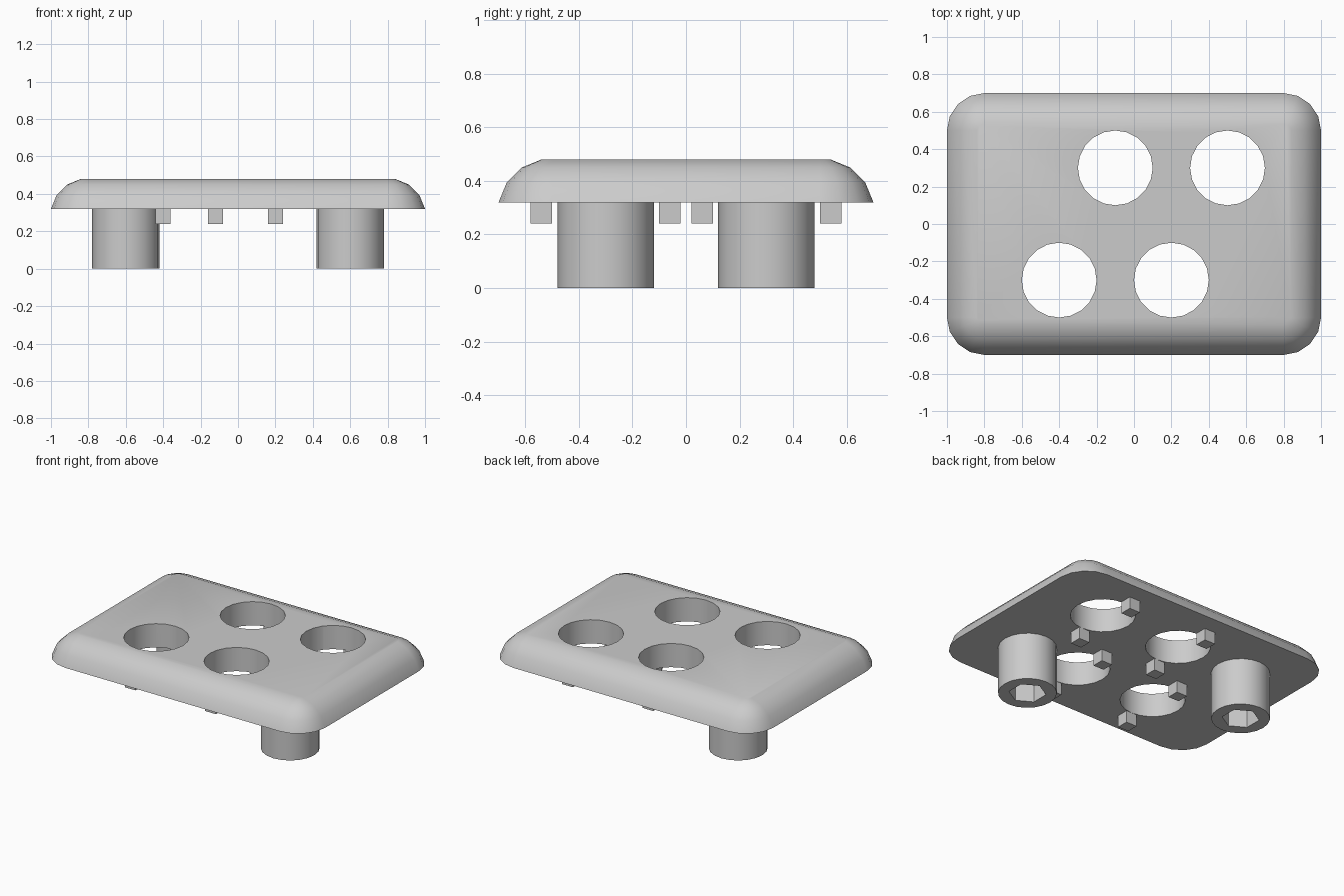
import bpy
import bmesh
from math import cos, sin, pi, radians

cube = bpy.data.objects.get("Cube")
if cube:
    bpy.data.objects.remove(cube, do_unlink=True)

grey = bpy.data.materials.new("plain grey")
grey.use_nodes = True
COLOUR = (0.6, 0.6, 0.6, 1)
grey.diffuse_color = COLOUR
grey.node_tree.nodes["Principled BSDF"].inputs["Base Color"].default_value = COLOUR

BASE = 0.32                      # underside of the plate
HOLES = [(-0.1, 0.3), (0.5, 0.3), (-0.4, -0.3), (0.2, -0.3)]
PEGS = [("back_right", -0.6, 0.3), ("front_left", 0.6, -0.3)]


def to_object(name, bm):
    mesh = bpy.data.meshes.new(name)
    bmesh.ops.recalc_face_normals(bm, faces=bm.faces)
    bm.to_mesh(mesh)
    bm.free()
    mesh.materials.append(grey)
    obj = bpy.data.objects.new(name, mesh)
    bpy.context.collection.objects.link(obj)
    return obj


def prism(name, sides, radius, x, y, low, high, turn=0):
    bm = bmesh.new()
    ring = [bm.verts.new((x + radius * cos(turn + 2 * pi * i / sides),
                          y + radius * sin(turn + 2 * pi * i / sides), low))
            for i in range(sides)]
    face = bm.faces.new(ring)
    top = bmesh.ops.extrude_face_region(bm, geom=[face])
    for v in top["geom"]:
        if isinstance(v, bmesh.types.BMVert):
            v.co.z = high
    return to_object(name, bm)


def cut(obj, cutters):
    for cutter in cutters:
        cutter.hide_render = True
        mod = obj.modifiers.new("cut", "BOOLEAN")
        mod.operation = "DIFFERENCE"
        mod.solver = "EXACT"
        mod.object = cutter
    bpy.context.view_layer.update()
    result = bpy.data.meshes.new_from_object(
        obj.evaluated_get(bpy.context.evaluated_depsgraph_get()))
    obj.modifiers.clear()
    obj.data = result
    for cutter in cutters:
        bpy.data.objects.remove(cutter, do_unlink=True)


def smooth(obj):
    bpy.ops.object.select_all(action="DESELECT")
    obj.select_set(True)
    bpy.context.view_layer.objects.active = obj
    bpy.ops.object.shade_smooth_by_angle(angle=radians(30))


# Plate: stacked rounded rectangles following a domed rim
bm = bmesh.new()
rings = []
for z, r in [(BASE, 0.2), (0.393, 0.17), (0.45, 0.113), (0.48, 0.04)]:
    ring = []
    for quarter, (sx, sy) in enumerate([(1, 1), (-1, 1), (-1, -1), (1, -1)]):
        for step in range(5):
            a = (quarter + step / 4) * pi / 2
            ring.append(bm.verts.new((sx * 0.8 + r * cos(a), sy * 0.5 + r * sin(a), z)))
    rings.append(ring)
for lower, upper in zip(rings, rings[1:]):
    for i in range(len(lower)):
        j = (i + 1) % len(lower)
        bm.faces.new((lower[i], lower[j], upper[j], upper[i]))
bm.faces.new(rings[0])
bm.faces.new(rings[-1])
plate = to_object("plate", bm)
cut(plate, [prism("hole_cutter", 20, 0.2, x, y, 0.2, 0.6) for x, y in HOLES])
smooth(plate)

# Pegs with hexagonal sockets
for side, x, y in PEGS:
    peg = prism(side + "_peg", 20, 0.18, x, y, 0, BASE)
    cut(peg, [prism("socket_cutter", 6, 0.115, x, y, -0.1, BASE + 0.1, pi / 6)])
    smooth(peg)

# Small square tabs in front of and behind every hole
for n, (x, y) in enumerate(HOLES, 1):
    shift = -0.02 if y > 0 else 0
    for side, s in (("front", -1), ("back", 1)):
        bm = bmesh.new()
        bmesh.ops.create_cube(bm, size=0.08)
        bmesh.ops.translate(bm, verts=bm.verts, vec=(x + shift, y + s * 0.24, BASE - 0.04))
        to_object(f"{side}_tab_{n}", bm)
